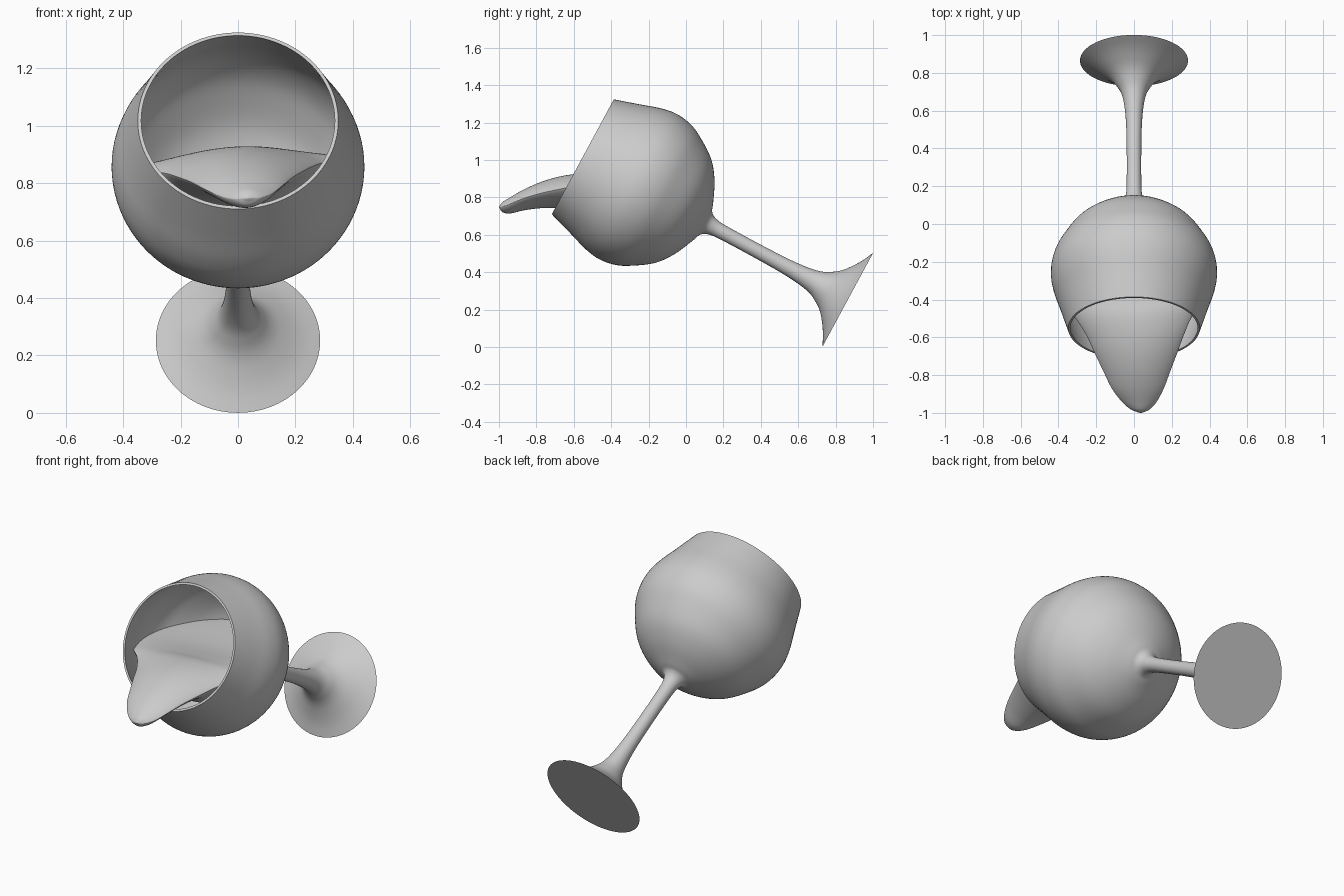
import bpy, bmesh, math
from mathutils import Vector, Matrix

if "Cube" in bpy.data.objects:
    bpy.data.objects.remove(bpy.data.objects["Cube"])

AX = (-0.88, 0.475)          # glass axis in (y, z)
BASE = (0.865, 0.252)        # foot centre in (y, z)
WALL = 0.012


def smooth(rows, n):
    """Catmull-Rom through rows of any width."""
    out = []
    for i in range(len(rows) - 1):
        p0, p1 = rows[max(i - 1, 0)], rows[i]
        p2, p3 = rows[i + 1], rows[min(i + 2, len(rows) - 1)]
        for k in range(n):
            t = k / n
            out.append([0.5 * (2 * b + (c - a) * t + (2 * a - 5 * b + 4 * c - d) * t * t
                               + (3 * b - a - 3 * c + d) * t ** 3)
                        for a, b, c, d in zip(p0, p1, p2, p3)])
    out.append(list(rows[-1]))
    return out


def loft(name, rings, mat=None):
    """Skin closed rings of equal length and cap both ends."""
    bm = bmesh.new()
    vs = [[bm.verts.new(p) for p in r] for r in rings]
    n = len(rings[0])
    for a, b in zip(vs, vs[1:]):
        for i in range(n):
            j = (i + 1) % n
            bm.faces.new((a[i], a[j], b[j], b[i]))
    bm.faces.new(vs[0][::-1])
    bm.faces.new(vs[-1])
    bmesh.ops.recalc_face_normals(bm, faces=bm.faces)
    me = bpy.data.meshes.new(name)
    bm.to_mesh(me)
    bm.free()
    ob = bpy.data.objects.new(name, me)
    bpy.context.collection.objects.link(ob)
    if mat:
        ob.matrix_world = mat
    bpy.ops.object.select_all(action='DESELECT')
    ob.select_set(True)
    bpy.context.view_layer.objects.active = ob
    bpy.ops.object.shade_smooth_by_angle(angle=math.radians(40))
    return ob


# Goblet: (distance along axis, radius) from foot to rim, then back down inside
outer = smooth([(0, .286), (.028, .228), (.06, .177), (.1, .127), (.145, .092), (.21, .062),
                (.33, .045), (.5, .039), (.74, .039), (.82, .046), (.86, .068), (.88, .115),
                (.93, .223), (1.0, .315), (1.1, .386), (1.18, .425), (1.27, .44),
                (1.36, .428), (1.47, .393), (1.61, .349)], 5)
inner = [(t, r - WALL) for t, r in reversed(outer) if t > .9]
profile = outer + inner + [(.9, .12), (.89, .02)]
N = 96
rings = [[(r * math.cos(2 * math.pi * i / N), r * math.sin(2 * math.pi * i / N), t)
          for i in range(N)] for t, r in profile]
tilt = Matrix.Translation((0, *BASE)) @ Matrix.Rotation(math.atan2(-AX[0], AX[1]), 4, 'X')
loft("goblet", rings, tilt)


def bowl_half_width(y, z):
    """Half width of the bowl cavity at a given y, z."""
    dy, dz = y - BASE[0], z - BASE[1]
    t = dy * AX[0] + dz * AX[1]
    p = dy * AX[1] - dz * AX[0]
    if t > 1.61:
        return 1.0
    r = min(outer, key=lambda q: abs(q[0] - t))[1]
    for a, b in zip(outer, outer[1:]):
        if a[0] <= t <= b[0]:
            r = a[1] + (b[1] - a[1]) * (t - a[0]) / (b[0] - a[0])
    return math.sqrt(max((r - WALL * .6) ** 2 - p * p, 1e-4))


# Pouring liquid: y, centre x, half width, top z, edge z, bottom z
stations = smooth([(.128, 0, .5, .90, .89, .87), (.05, 0, .5, .895, .885, .78),
                   (-.2, 0, .5, .885, .87, .62), (-.38, 0, .42, .905, .862, .63),
                   (-.48, -.005, .32, .925, .858, .68), (-.58, .005, .262, .925, .848, .722),
                   (-.68, .01, .22, .91, .832, .742), (-.78, .015, .177, .88, .812, .742),
                   (-.87, .02, .138, .84, .787, .73), (-.94, .028, .093, .80, .76, .714),
                   (-.98, .033, .052, .775, .748, .72), (-.995, .035, .02, .757, .747, .738),
                   (-1.0, .035, .004, .75, .748, .746)], 5)
M = 64
rings = []
for y, cx, w, zt, ze, zb in stations:
    w = min(w, bowl_half_width(y, ze))
    ring = []
    for i in range(M):
        a = 2 * math.pi * i / M
        s, c = math.cos(a), math.sin(a)
        target = zt if c > 0 else zb
        ring.append((cx + w * s, y, ze + .05 * w * s + (target - ze) * abs(c) ** 1.6))
    rings.append(ring)
loft("pouring_liquid", rings)
